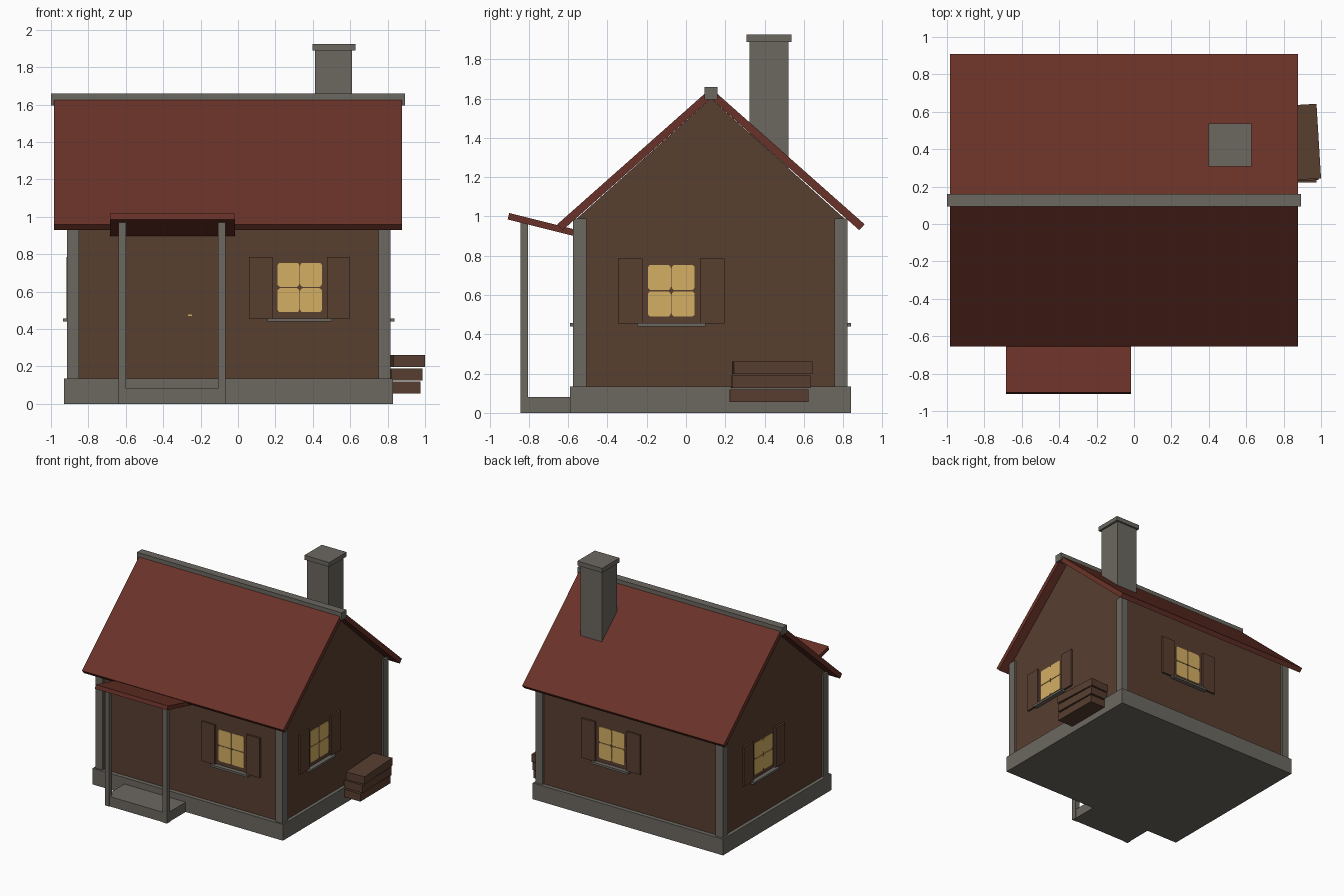
import bpy, math
from mathutils import Matrix

if "Cube" in bpy.data.objects:
    bpy.data.objects.remove(bpy.data.objects["Cube"])


def material(name, r, g, b):
    lin = lambda c: ((c / 255 + 0.055) / 1.055) ** 2.4
    m = bpy.data.materials.new(name)
    m.diffuse_color = (lin(r), lin(g), lin(b), 1)
    m.use_nodes = True
    m.node_tree.nodes["Principled BSDF"].inputs["Base Color"].default_value = m.diffuse_color
    return m


WOOD = material("brown_wood", 88, 62, 48)
ROOF = material("red_roof", 105, 50, 40)
STONE = material("grey_stone", 108, 104, 97)
GLOW = material("lit_glass", 213, 175, 100)


def prism(name, profile, lo, hi, mat, matrix=Matrix(), axis="x"):
    """Extrude a closed profile along x (profile is y,z) or y (profile is x,z)."""
    n = len(profile)
    if axis == "x":
        verts = [(d, a, b) for d in (lo, hi) for a, b in profile]
    else:
        verts = [(a, d, b) for d in (lo, hi) for a, b in profile]
    faces = [tuple(range(n)), tuple(range(2 * n - 1, n - 1, -1))]
    faces += [((i + 1) % n, i, n + i, n + (i + 1) % n) for i in range(n)]
    me = bpy.data.meshes.new(name)
    me.from_pydata(verts, [], faces)
    me.transform(matrix)
    # make the normals point outwards
    import bmesh
    bm = bmesh.new()
    bm.from_mesh(me)
    bmesh.ops.recalc_face_normals(bm, faces=bm.faces)
    bm.to_mesh(me)
    bm.free()
    me.materials.append(mat)
    ob = bpy.data.objects.new(name, me)
    bpy.context.collection.objects.link(ob)
    return ob


def box(name, x, y, z, mat, matrix=Matrix()):
    prof = [(y[0], z[0]), (y[1], z[0]), (y[1], z[1]), (y[0], z[1])]
    return prism(name, prof, x[0], x[1], mat, matrix)


def rounded(u0, u1, w0, w1, r):
    pts = []
    corners = [(u1 - r, w1 - r), (u0 + r, w1 - r), (u0 + r, w0 + r), (u1 - r, w0 + r)]
    for q, (cu, cw) in enumerate(corners):
        for k in range(4):
            a = math.pi / 2 * (q + k / 3)
            pts.append((cu + r * math.cos(a), cw + r * math.sin(a)))
    return pts


MID = 0.127  # ridge line in y

# Body: foundation, gabled walls, corner posts
box("foundation", (-0.93, 0.828), (-0.59, 0.84), (0, 0.135), STONE)
prism("walls", [(-0.555, 0.13), (0.805, 0.13), (0.805, 0.99), (MID, 1.6), (-0.555, 0.99)],
      -0.9, 0.8, WOOD)
for x in ((-0.915, -0.85), (0.75, 0.815)):
    for y in ((-0.575, -0.507), (0.755, 0.822)):
        box("corner_post", x, y, (0.13, 0.99), STONE)

# Roof slopes and ridge cap
for s in (-1, 1):
    prof = [(0, 1.6), (0.755, 0.93), (0.782, 0.96), (0, 1.653)]
    prism("roof_slope", [(MID + s * a, b) for a, b in prof], -0.983, 0.877, ROOF)
box("ridge_cap", (-1.0, 0.892), (MID - 0.033, MID + 0.033), (1.595, 1.658), STONE)

# Chimney
box("chimney", (0.412, 0.61), (0.324, 0.522), (1.15, 1.89), STONE)
box("chimney_cap", (0.398, 0.627), (0.308, 0.537), (1.888, 1.925), STONE)

# Porch: step, posts, tilted roof, door handle
box("porch_step", (-0.636, -0.07), (-0.838, -0.585), (0, 0.082), STONE)
for x in ((-0.64, -0.6), (-0.106, -0.066)):
    box("porch_post", x, (-0.843, -0.803), (0, 0.972), STONE)
prism("porch_roof", [(-0.908, 0.985), (-0.9, 1.017), (-0.54, 0.927), (-0.548, 0.895)],
      -0.685, -0.017, ROOF)
box("door_handle", (-0.268, -0.247), (-0.561, -0.55), (0.47, 0.478), GLOW)


# Windows: four rounded panes, two shutters and a sill
def window(side, x, y, angle):
    m = Matrix.Translation((x, y, 0)) @ Matrix.Rotation(math.radians(angle), 4, "Z")
    for u in ((-0.119, -0.002), (0.002, 0.119)):
        for w in ((0.49, 0.619), (0.625, 0.754)):
            prism(side + "_pane", rounded(*u, *w, 0.017), -0.004, 0.003, GLOW, m, "y")
    for u in ((-0.27, -0.146), (0.146, 0.27)):
        box(side + "_shutter", u, (-0.016, 0.005), (0.455, 0.785), WOOD, m)
    box(side + "_sill", (-0.173, 0.173), (-0.036, 0.005), (0.44, 0.457), STONE, m)


window("front", 0.33, -0.555, 0)
window("right", 0.8, -0.075, 90)
window("back", 0.12, 0.805, 180)
window("left", -0.9, 0.27, -90)

# Firewood stack, each log turned a little more
for i, (cx, cy, ang) in enumerate([(0.889, 0.422, 0.5), (0.897, 0.432, 1.8), (0.904, 0.438, 3.5)]):
    m = Matrix.Translation((cx, cy, 0.087 + 0.071 * i)) @ Matrix.Rotation(math.radians(ang), 4, "Z")
    box("firewood", (-0.084, 0.084), (-0.2, 0.2), (-0.032, 0.032), WOOD, m)
